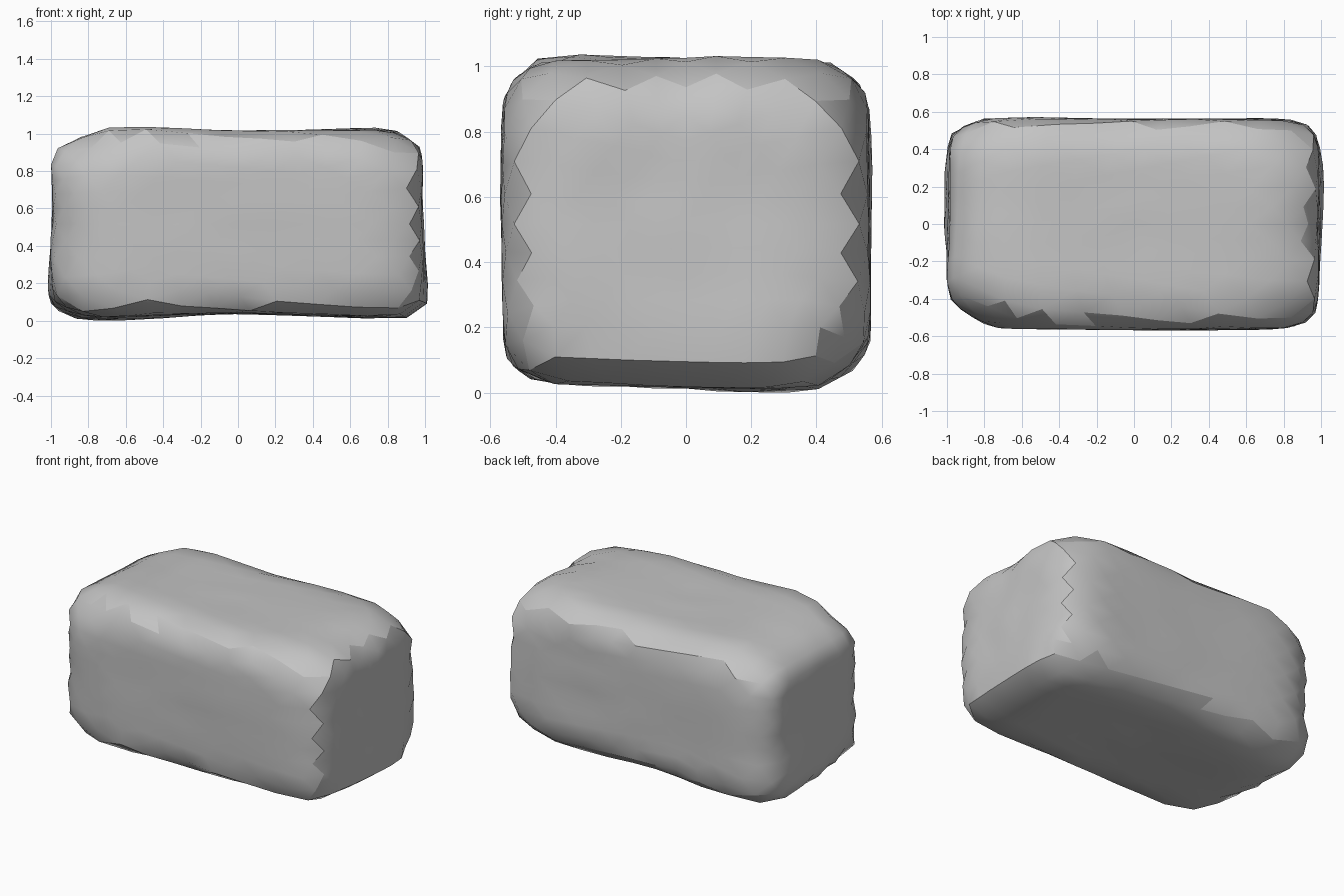
import bpy, bmesh
from math import exp
from mathutils import Vector, noise

cube = bpy.data.objects.get("Cube")
if cube:
    bpy.data.objects.remove(cube, do_unlink=True)

HALF = Vector((1.0, 0.57, 0.516))

# Chamfer offsets of the block's long edges, keyed by the two facing signs
XZ = {(-1, 1): 1.71, (1, 1): 1.77, (1, -1): 1.85, (-1, -1): 1.77}
YZ = {(-1, 1): 1.79, (1, 1): 1.78, (1, -1): 1.72, (-1, -1): 1.80}
XY = {(-1, 1): 1.82, (1, 1): 1.85, (1, -1): 1.85, (-1, -1): 1.72}
CORNERS = {(-1, -1, 1): 2.32, (1, -1, -1): 2.66, (1, 1, -1): 2.42,
           (-1, -1, -1): 2.58, (-1, 1, -1): 2.5, (-1, 1, 1): 2.42}

# Broad swellings: place on the unit block, and rise
BUMPS = [((-0.7, 0.4, -1), 0.045), ((0.8, 0.5, -1), 0.02),
         ((-0.6, -0.5, 1), 0.03), ((0.6, 0.3, 1), 0.015),
         ((-1, -0.2, -0.5), 0.022), ((1, 0.2, -0.5), 0.02),
         ((0.2, -1, 0), 0.015), ((-0.6, 1, 0.2), 0.015)]


def sign(value):
    return 1 if value >= 0 else -1


def weathered(direction):
    """Push a sphere point out to a chamfered, worn block."""
    d = direction.normalized()
    s = tuple(sign(c) for c in d)
    a = [abs(c) for c in d]
    on_block = d / max(a)
    wear = 0.05 * noise.noise(d * 2.6 + Vector((4, 1, 7)))
    # The top and bottom sag inwards towards the middle of the length
    middle = max(0, 1 - abs(on_block.x) / 0.8)
    dip = 0.05 * middle
    height = 0.98 - 0.03 * middle if s[2] > 0 else 0.96 - 0.05 * middle
    planes = [(a[0], 0.98), (a[1], 0.98), (a[2], height),
              (a[0] + a[2], XZ[s[0], s[2]] + wear),
              (a[1] + a[2], YZ[s[1], s[2]] + wear - dip),
              (a[0] + a[1], XY[s[0], s[1]] + wear),
              (sum(a), CORNERS.get(s, 2.46) + wear)]
    radius = sum((n / c) ** 36 for n, c in planes) ** (-1 / 36)
    swell = sum(rise * exp(-(on_block - Vector(place)).length_squared / 0.4)
                for place, rise in BUMPS)
    radius *= 1 + swell + 0.012 * noise.noise(d * 3.2)
    return Vector(d[i] * radius * HALF[i] for i in range(3))


# Boulder body
bm = bmesh.new()
bmesh.ops.create_icosphere(bm, subdivisions=4, radius=1)
for v in bm.verts:
    v.co = weathered(v.co)

# Stand it on the ground
ground = min(v.co.z for v in bm.verts)
bmesh.ops.translate(bm, verts=bm.verts, vec=(0, 0, -ground))
bm.normal_update()


def side(face):
    """Which of the six sides a face belongs to."""
    n = face.normal
    axis = max(range(3), key=lambda i: abs(n[i]))
    return axis, sign(n[axis])


# Jagged creases between sides; the left-hand end blends softly
for face in bm.faces:
    face.smooth = True
for edge in bm.edges:
    sides = {side(f) for f in edge.link_faces}
    edge.smooth = len(sides) == 1 or (0, -1) in sides

mesh = bpy.data.meshes.new("boulder")
bm.to_mesh(mesh)
bm.free()
boulder = bpy.data.objects.new("boulder", mesh)
bpy.context.collection.objects.link(boulder)

# Grey stone
stone = bpy.data.materials.new("grey_stone")
stone.use_nodes = True
colour = (0.55, 0.55, 0.55, 1)
stone.diffuse_color = colour
bsdf = next(n for n in stone.node_tree.nodes if n.type == "BSDF_PRINCIPLED")
bsdf.inputs["Base Color"].default_value = colour
bsdf.inputs["Roughness"].default_value = 0.9
mesh.materials.append(stone)
